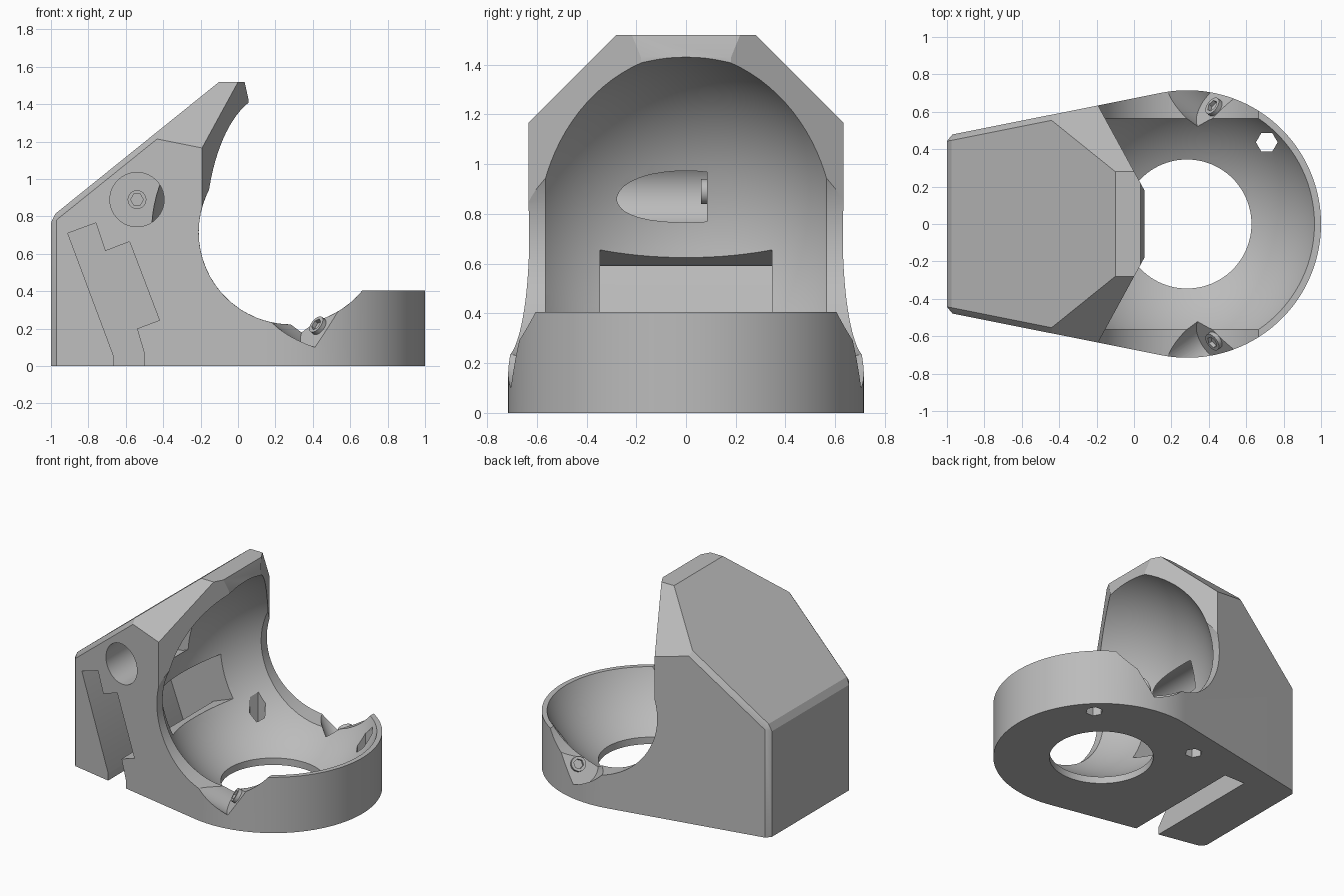
import bpy, bmesh, math
from mathutils import Matrix, Vector

cube = bpy.data.objects.get("Cube")
if cube:
    bpy.data.objects.remove(cube, do_unlink=True)

mat = bpy.data.materials.new("plain grey")
mat.use_nodes = True
GREY = (0.5, 0.5, 0.5, 1)
mat.diffuse_color = GREY
mat.node_tree.nodes["Principled BSDF"].inputs["Base Color"].default_value = GREY


def frame(a, b, c, origin=(0, 0, 0)):
    """Matrix whose local x, y, z run along a, b, c."""
    m = Matrix((a, b, c)).transposed().to_4x4()
    m.translation = Vector(origin)
    return m


PLAN = Matrix()                                        # outline in x, y
SIDE = frame((1, 0, 0), (0, 0, 1), (0, 1, 0))          # outline in x, z
END = frame((0, 1, 0), (0, 0, 1), (1, 0, 0))           # outline in y, z


def finish(name, bm):
    bmesh.ops.recalc_face_normals(bm, faces=bm.faces[:])
    mesh = bpy.data.meshes.new(name)
    bm.to_mesh(mesh)
    bm.free()
    obj = bpy.data.objects.new(name, mesh)
    bpy.context.collection.objects.link(obj)
    mesh.materials.append(mat)
    return obj


def prism(name, pts, m, lo, hi):
    bm = bmesh.new()
    low = [bm.verts.new(m @ Vector((x, y, lo))) for x, y in pts]
    top = [bm.verts.new(m @ Vector((x, y, hi))) for x, y in pts]
    bm.faces.new(low)
    bm.faces.new(top)
    n = len(pts)
    for i in range(n):
        j = (i + 1) % n
        bm.faces.new((low[i], low[j], top[j], top[i]))
    return finish(name, bm)


def arc(cx, cy, r, start=0, end=360, n=64):
    full = abs(end - start) == 360
    steps = n if full else n + 1
    angles = [math.radians(start + (end - start) * i / n) for i in range(steps)]
    return [(cx + r * math.cos(a), cy + r * math.sin(a)) for a in angles]


def activate(obj):
    bpy.ops.object.select_all(action='DESELECT')
    obj.select_set(True)
    bpy.context.view_layer.objects.active = obj


def cut(obj, cutter, op='DIFFERENCE'):
    cutter.hide_render = True
    mod = obj.modifiers.new("cut", 'BOOLEAN')
    mod.operation, mod.solver, mod.object = op, 'EXACT', cutter
    activate(obj)
    bpy.ops.object.modifier_apply(modifier=mod.name)
    bpy.data.objects.remove(cutter, do_unlink=True)


def smooth(obj, degrees=22):
    activate(obj)
    bpy.ops.object.shade_smooth_by_angle(angle=math.radians(degrees))


def screw_socket(name, m):
    """Small round screw seat with a hexagonal recess."""
    seat = prism(name, arc(0, 0, 0.05, n=32), m, -0.01, 0.025)
    cut(seat, prism("hex_recess", arc(0, 0, 0.034, n=6), m, 0.002, 0.1))
    smooth(seat)


# Ball centre and radius
CX, CZ, R = 0.283, 0.716, 0.75

# Body: tapered plan, trimmed to the side profile
plan = [(-1, -0.473)] + arc(0.285, 0, 0.715, -101.3, 101.3, 96) + [(-1, 0.473)]
body = prism("housing", plan, PLAN, 0, 1.6)
profile = [(-1, -0.1), (1.1, -0.1), (1.1, 0.405), (0.055, 0.405), (0.055, 1.43),
           (0.035, 1.52), (-0.1, 1.52), (-1, 0.795), (-1.1, 0.715), (-1.1, -0.1)]
profile = profile[1:7] + profile[8:]
cut(body, prism("profile_trim", profile, SIDE, -1, 1), 'INTERSECT')

# Hood corner chamfers
for s in (1, -1):
    cut(body, prism("roof_chamfer", [(s * 0.2, 1.6), (s * 0.9, 0.9), (s * 0.9, 1.6)], END, -1.2, 0.3))

# Small bevel on the rear and roof edges
bm = bmesh.new()
bm.from_mesh(body.data)
bmesh.ops.remove_doubles(bm, verts=bm.verts[:], dist=0.0001)
edges = []
for e in bm.edges:
    mid = (e.verts[0].co + e.verts[1].co) / 2
    if mid.x < -0.45 and mid.z > 0.1 and e.calc_length() > 0.2 and e.calc_face_angle(0) > 0.2:
        edges.append(e)
bmesh.ops.bevel(bm, geom=edges, offset=0.03, segments=1, affect='EDGES')
bm.to_mesh(body.data)
bm.free()

# Slanted front faces of the hood
for s in (1, -1):
    pts = [(-0.245, s * 0.73), (0.06, s * 0.172), (0.3, s * 0.172), (0.3, s * 0.9), (-0.245, s * 0.9)]
    cut(body, prism("hood_trim", pts, PLAN, CZ, 1.7))

# Ball cavity
bm = bmesh.new()
bmesh.ops.create_uvsphere(bm, u_segments=96, v_segments=48, radius=R,
                          matrix=Matrix.Translation((CX, 0, CZ)))
cut(body, finish("ball_cavity", bm))

# Open sides where the ball passes the flat walls
WALL = 0.565
ring = arc(CX, CZ, math.sqrt(R * R - WALL * WALL), n=96)
cut(body, prism("side_opening", ring, SIDE, WALL, 1))
cut(body, prism("side_opening", ring, SIDE, -1, -WALL))

# Bottom opening and two vertical hexagonal holes
cut(body, prism("bottom_opening", arc(CX, 0, 0.345, n=96), PLAN, -0.1, 0.3))
for x in (-0.15, 0.71):
    cut(body, prism("hex_hole", arc(x, 0.437, 0.058, n=6), PLAN, -0.1, 0.5))

# Screw notches on both sides of the ring
for s in (1, -1):
    n = Vector((-0.69, s * 0.5, 0.53)).normalized()
    u = Vector((0.51, -s * 0.19, 0.84))
    u = (u - n * u.dot(n)).normalized()
    seat = frame(u, n.cross(u), n, (0.435, s * 0.62, 0.21))
    notch = arc(0, 0, 0.14, 90, 270, 32) + [(0.5, -0.14), (0.5, 0.14)]
    cut(body, prism("screw_notch", notch, seat, 0, 0.7))
    screw_socket("left_back_screw" if s > 0 else "left_front_screw", seat)

# Round bore from the front face, opening into the cavity
cut(body, prism("round_bore", arc(-0.54, 0.89, 0.145), SIDE, -1, 0.085))
screw_socket("bore_screw", frame((1, 0, 0), (0, 0, 1), (0, -1, 0), (-0.54, 0.085, 0.89)))

# Stepped slot from the front face
slot = [(-0.91, 0.71), (-0.76, 0.765), (-0.71, 0.615), (-0.58, 0.665), (-0.42, 0.245),
        (-0.54, 0.2), (-0.5, 0.065), (-0.5, -0.1), (-0.665, -0.1), (-0.665, 0.055)]
cut(body, prism("stepped_slot", slot, SIDE, -1, 0.345))

# Window between slot and cavity
window = [(-0.57, 0.583), (-0.46, 0.29), (-0.2, 0.39), (-0.3, 0.686)]
cut(body, prism("slot_window", window, SIDE, -0.345, 0.345))

smooth(body)
